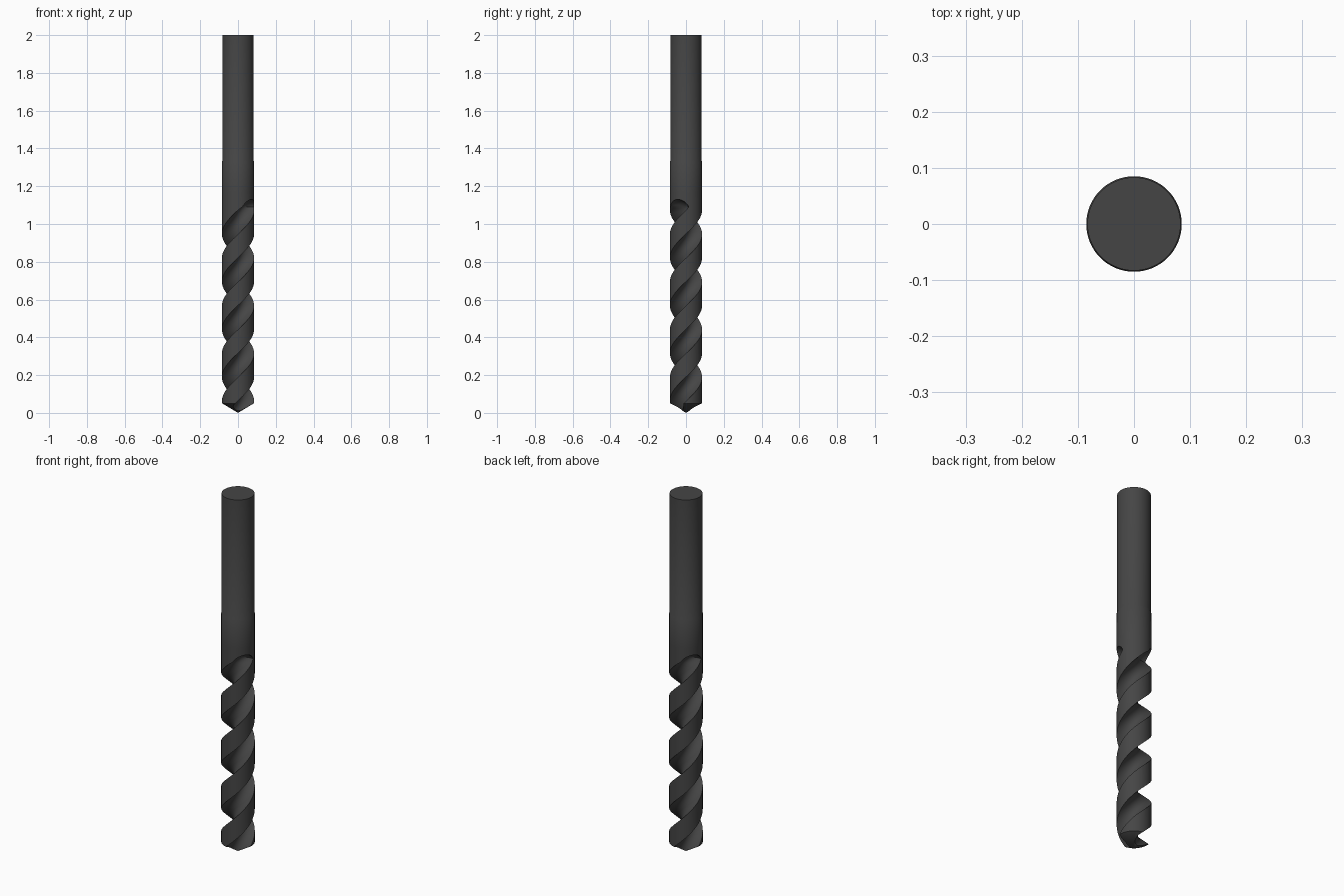
import bpy, bmesh, math
from math import sin, cos, pi, radians, sqrt

if "Cube" in bpy.data.objects:
    bpy.data.objects.remove(bpy.data.objects["Cube"])

R = 0.085           # cutting radius
SHANK_R = 0.083
PITCH = 0.505       # rise per full turn
FLUTE_R = 0.066
FLUTE_TOP = 1.13
SEG = 96


def make_object(name, bm):
    bmesh.ops.recalc_face_normals(bm, faces=bm.faces[:])
    mesh = bpy.data.meshes.new(name)
    bm.to_mesh(mesh)
    bm.free()
    obj = bpy.data.objects.new(name, mesh)
    bpy.context.collection.objects.link(obj)
    return obj


def loft(bm, rings):
    for a, b in zip(rings, rings[1:]):
        n = len(a)
        for i in range(n):
            j = (i + 1) % n
            bm.faces.new((a[i], a[j], b[j], b[i]))


# Drill blank: conical point, cutting body, slightly thinner shank
bm = bmesh.new()
profile = [(R, 0.051), (R, 1.17), (R, 1.33), (SHANK_R, 1.334), (SHANK_R, 2.0)]
rings = [[bm.verts.new((r * cos(2 * pi * i / SEG), r * sin(2 * pi * i / SEG), z))
          for i in range(SEG)] for r, z in profile]
loft(bm, rings)
tip = bm.verts.new((0, 0, 0))
for i in range(SEG):
    bm.faces.new((tip, rings[0][(i + 1) % SEG], rings[0][i]))
bm.faces.new(rings[-1])
drill = make_object("drill_bit", bm)

# Two helical flute cutters with ball-shaped run-outs
bm = bmesh.new()
body_end = FLUTE_TOP - FLUTE_R
heights = [-0.03 + (body_end + 0.03) * k / 180 for k in range(181)]
heights += [body_end + FLUTE_R * sin(radians(a)) for a in range(8, 89, 8)]
stop = radians(90) + 2 * pi * 1.092 / PITCH
N = 56
for side in (0, pi):
    rings = []
    for z in heights:
        t = max(0, (z - body_end) / FLUTE_R)
        c = FLUTE_R * sqrt(max(0, 1 - t * t))
        phi = min(radians(90) + 2 * pi * z / PITCH, stop) + side
        rings.append([bm.verts.new((R * cos(phi) + c * cos(phi + 2 * pi * i / N),
                                    R * sin(phi) + c * sin(phi + 2 * pi * i / N), z))
                      for i in range(N)])
    loft(bm, rings)
    bm.faces.new(rings[0])
    bm.faces.new(rings[-1])
cutter = make_object("flute_cutter", bm)
cutter.hide_render = True

# Cut the flutes
mod = drill.modifiers.new("flutes", 'BOOLEAN')
mod.operation = 'DIFFERENCE'
mod.solver = 'EXACT'
mod.object = cutter
bpy.context.view_layer.objects.active = drill
drill.select_set(True)
bpy.ops.object.modifier_apply(modifier=mod.name)
bpy.data.objects.remove(cutter)
bpy.ops.object.shade_smooth_by_angle(angle=radians(30))

# Dark steel
mat = bpy.data.materials.new("dark_steel")
mat.diffuse_color = (0.06, 0.06, 0.06, 1)
mat.use_nodes = True
mat.node_tree.nodes["Principled BSDF"].inputs["Base Color"].default_value = mat.diffuse_color
drill.data.materials.clear()
drill.data.materials.append(mat)
